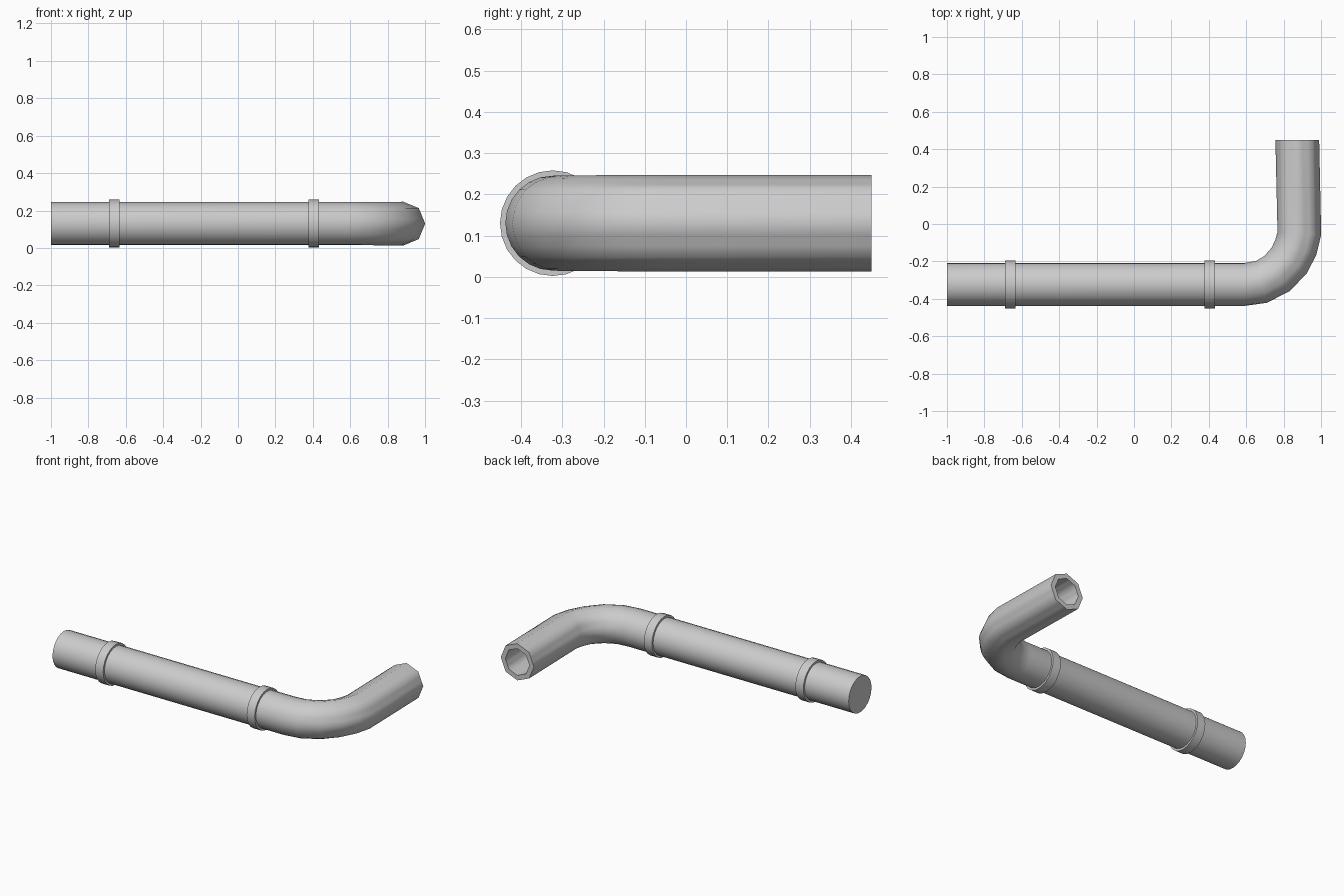
import bpy, bmesh
from math import pi, cos, radians
from mathutils import Vector

if "Cube" in bpy.data.objects:
    bpy.data.objects.remove(bpy.data.objects["Cube"])

SIDES = 24
AXIS_Y, AXIS_Z = -0.323, 0.13


def finish(name, bm, angle):
    bmesh.ops.recalc_face_normals(bm, faces=bm.faces)
    me = bpy.data.meshes.new(name)
    bm.to_mesh(me)
    bm.free()
    ob = bpy.data.objects.new(name, me)
    bpy.context.collection.objects.link(ob)
    bpy.ops.object.select_all(action='DESELECT')
    ob.select_set(True)
    bpy.context.view_layer.objects.active = ob
    bpy.ops.object.shade_smooth_by_angle(angle=radians(angle))
    return ob


def ring(bm, centre, heading, radius, facet):
    """Ring across the path; facet blends from a circle (0) to an octagon (1)."""
    side = Vector((cos(heading - pi / 2), cos(heading - pi), 0))
    verts = []
    for i in range(SIDES):
        a = 2 * pi * i / SIDES
        octagon = cos(pi / 8) / cos(a % (pi / 4) - pi / 8)
        r = radius * (1 + facet * (octagon - 1))
        verts.append(bm.verts.new(centre + side * r * cos(a)
                                  + Vector((0, 0, r * cos(a - pi / 2)))))
    return verts


def bridge(bm, rings):
    for a, b in zip(rings, rings[1:]):
        for i in range(SIDES):
            j = (i + 1) % SIDES
            bm.faces.new((a[i], a[j], b[j], b[i]))


# Pipe: x, y, heading in degrees, amount of octagon faceting
path = [(-1.0, AXIS_Y, 0, 0), (0.59, AXIS_Y, 0, 0), (0.68, -0.31, 15, 0.2),
        (0.765, -0.265, 36, 0.4), (0.83, -0.195, 54, 0.7),
        (0.865, -0.125, 70, 0.9), (0.884, -0.05, 86, 1), (0.873, 0.45, 90, 1)]

bm = bmesh.new()


def sweep(points, radius):
    return [ring(bm, Vector((x, y, AXIS_Z)), radians(h), radius + 0.002 * f, f)
            for x, y, h, f in points]


outer = sweep(path, 0.115)
bore = sweep([(-0.97, AXIS_Y, 0, 0)] + path[1:], 0.083)
bridge(bm, outer + bore[::-1])      # outside, open rim, then back down the bore
bm.faces.new(outer[0])              # closed end
bm.faces.new(bore[0])               # bore floor
finish("pipe", bm, 48)

# Collars
for name, x in (("collar_left", -0.662), ("collar_right", 0.405)):
    bm = bmesh.new()
    rings = [ring(bm, Vector((x + dx, AXIS_Y, AXIS_Z)), 0, r, 0)
             for dx, r in ((-0.028, 0.112), (-0.028, 0.128),
                           (0.028, 0.128), (0.028, 0.112))]
    bridge(bm, rings + rings[:1])
    finish(name, bm, 30)
